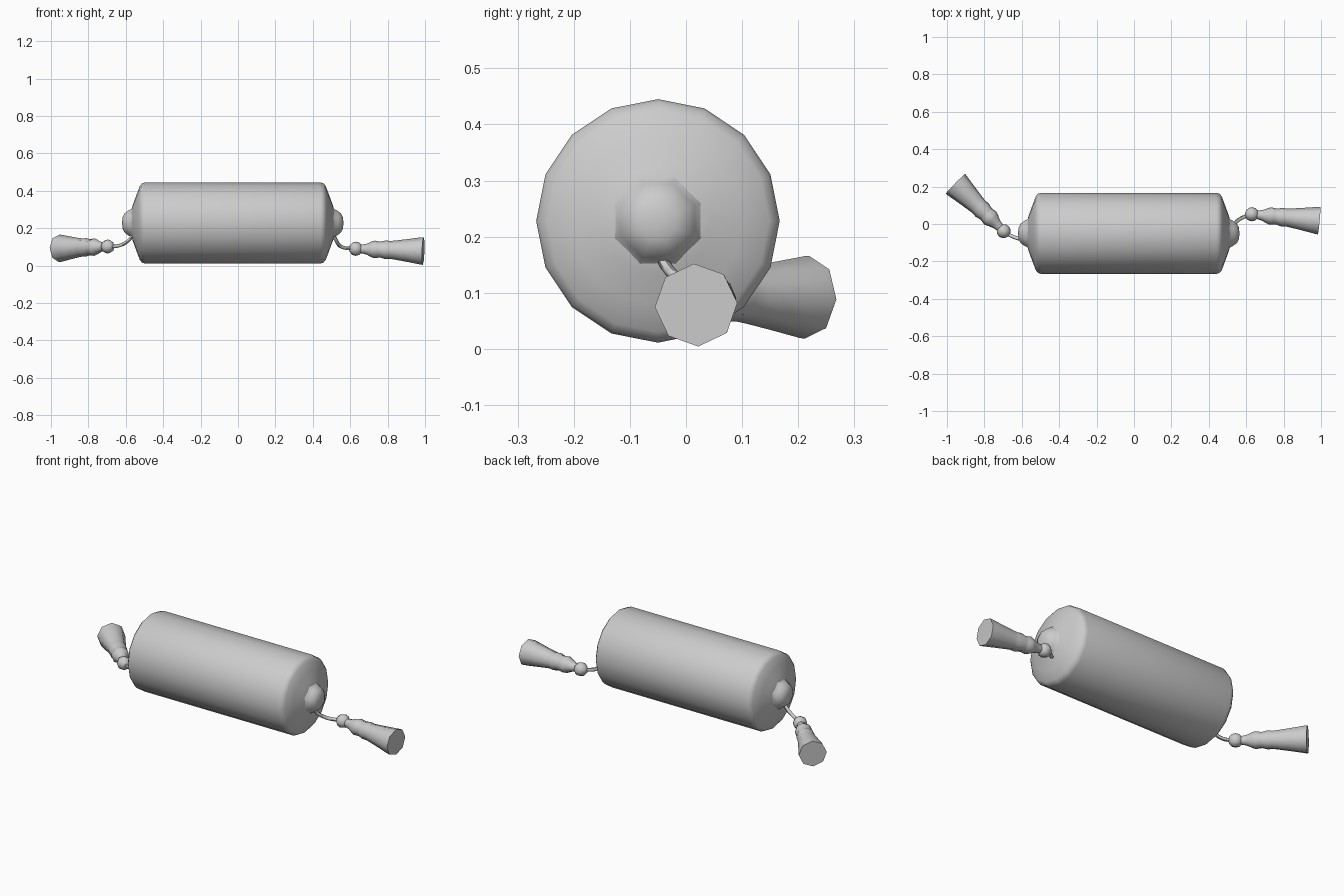
import bpy
import math
from mathutils import Vector

cube = bpy.data.objects.get("Cube")
if cube:
    bpy.data.objects.remove(cube)

fabric = bpy.data.materials.new("grey fabric")
fabric.use_nodes = True
GREY = (0.6, 0.6, 0.6, 1)
fabric.diffuse_color = GREY
fabric.node_tree.nodes["Principled BSDF"].inputs["Base Color"].default_value = GREY


def finish(obj, angle):
    obj.data.materials.append(fabric)
    bpy.ops.object.select_all(action="DESELECT")
    obj.select_set(True)
    bpy.context.view_layer.objects.active = obj
    bpy.ops.object.shade_smooth_by_angle(angle=math.radians(angle))


def lathe(name, profile, sides, origin, axis, angle=50, twist=0):
    """Spin (distance, radius) pairs about an axis and close both ends."""
    d = Vector(axis).normalized()
    side = d.cross(Vector((0, 0, 1))).normalized()
    up = side.cross(d)
    verts, faces = [], []
    for dist, radius in profile:
        for i in range(sides):
            a = math.tau * i / sides + twist
            verts.append(Vector(origin) + d * dist + (up * math.cos(a) + side * math.sin(a)) * radius)
    for r in range(len(profile) - 1):
        for i in range(sides):
            j = (i + 1) % sides
            a, b = r * sides, (r + 1) * sides
            faces.append((a + i, a + j, b + j, b + i))
    last = (len(profile) - 1) * sides
    faces.append(tuple(reversed(range(sides))))
    faces.append(tuple(range(last, last + sides)))
    mesh = bpy.data.meshes.new(name)
    mesh.from_pydata(verts, [], faces)
    obj = bpy.data.objects.new(name, mesh)
    bpy.context.collection.objects.link(obj)
    finish(obj, angle)
    return obj


def cord(name, points, radius=0.01):
    curve = bpy.data.curves.new(name, "CURVE")
    curve.dimensions = "3D"
    curve.bevel_depth = radius
    curve.bevel_resolution = 1
    curve.resolution_u = 4
    spline = curve.splines.new("BEZIER")
    spline.bezier_points.add(len(points) - 1)
    for bp, p in zip(spline.bezier_points, points):
        bp.co = p
        bp.handle_left_type = bp.handle_right_type = "AUTO"
    obj = bpy.data.objects.new(name, curve)
    bpy.context.collection.objects.link(obj)
    bpy.ops.object.select_all(action="DESELECT")
    obj.select_set(True)
    bpy.context.view_layer.objects.active = obj
    bpy.ops.object.convert(target="MESH")
    finish(bpy.context.object, 60)


# Bolster body: half profile mirrored about the middle
CENTRE = Vector((-0.028, -0.05, 0.228))
half = [(0.468, 0.217), (0.485, 0.212), (0.497, 0.198), (0.515, 0.15), (0.535, 0.095), (0.545, 0.06)]
body = [(-x, r) for x, r in reversed(half)] + half
lathe("bolster_body", body, 16, CENTRE, (1, 0, 0))

# Gathered knobs in the middle of each end
knob = [(0.525, 0.10), (0.538, 0.083), (0.56, 0.071), (0.578, 0.056), (0.588, 0.036), (0.591, 0.012)]
for label, s in (("left", 1), ("right", -1)):
    lathe(label + "_knob", knob, 8, CENTRE, (s, 0, 0), 70, math.pi / 8)

# Tassels: bead, waisted neck with wraps, flared skirt with a flat end
skirt = [(0.025, 0.022), (0.045, 0.026), (0.06, 0.03), (0.085, 0.042), (0.1, 0.047),
         (0.12, 0.044), (0.135, 0.043), (0.16, 0.05), (0.185, 0.048), (0.21, 0.051),
         (0.27, 0.06), (0.35, 0.073), (0.362, 0.074)]
bead = [(-0.037 * math.cos(math.pi * i / 6), max(0.003, 0.038 * math.sin(math.pi * i / 6)))
        for i in range(7)]
tassels = {
    "left": ((0.63, 0.052, 0.09), (0.36, -0.034, -0.012),
             [(0.50, -0.055, 0.185), (0.522, -0.03, 0.14), (0.55, 0.015, 0.102), (0.61, 0.048, 0.09)]),
    "right": ((-0.697, -0.038, 0.102), (-0.255, 0.25, -0.01),
              [(-0.55, -0.08, 0.185), (-0.59, -0.082, 0.13), (-0.635, -0.073, 0.107), (-0.69, -0.045, 0.102)]),
}
for label, (start, axis, path) in tassels.items():
    lathe(label + "_tassel_bead", bead, 8, start, axis, 70)
    lathe(label + "_tassel_skirt", skirt, 8, start, axis, 60, 0.05)
    cord(label + "_cord", path)
